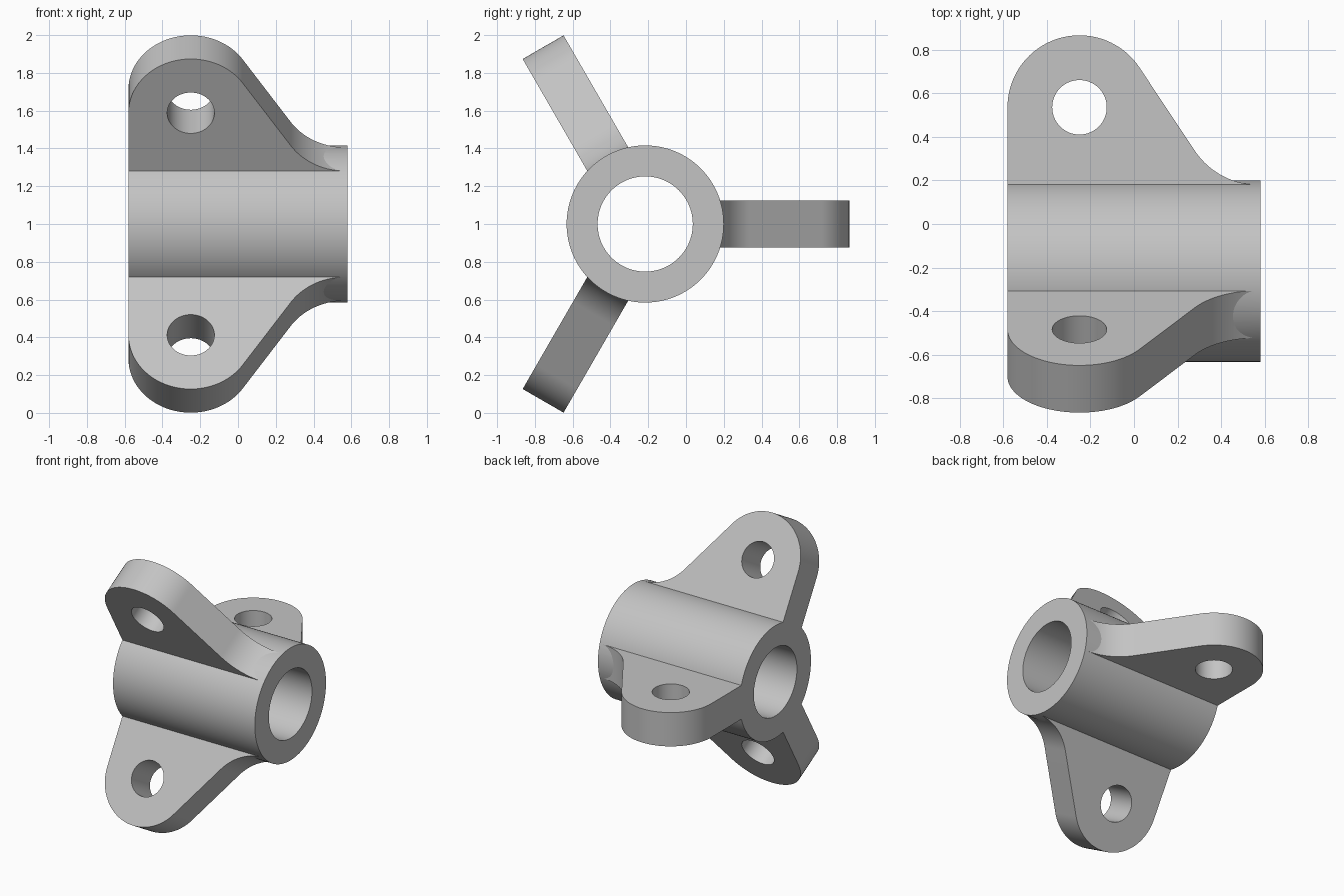
import bpy, bmesh
from math import pi, sin, cos, acos, atan2, hypot, radians
from mathutils import Matrix, Vector

if "Cube" in bpy.data.objects:
    bpy.data.objects.remove(bpy.data.objects["Cube"])

HALF = 0.58                      # half length of the hub along x
AXIS = Vector((0, -0.216, 1.0))  # hub axis position
HUB_R, BORE_R = 0.416, 0.252
EAR_HALF = 0.125                 # half thickness of an ear
EYE = Vector((-0.25, 0.751))     # ear eye centre: x, distance from axis
EYE_R, TIP_R, FILLET_R = 0.125, 0.33, 0.35
ANGLES = [0, radians(120), radians(-120)]

grey = bpy.data.materials.new("light grey metal")
grey.use_nodes = True
grey.diffuse_color = (0.55, 0.55, 0.55, 1)
grey.node_tree.nodes["Principled BSDF"].inputs["Base Color"].default_value = (0.55, 0.55, 0.55, 1)


def add_object(name, bm, matrix):
    bmesh.ops.transform(bm, matrix=matrix, verts=bm.verts)
    bmesh.ops.recalc_face_normals(bm, faces=bm.faces)
    mesh = bpy.data.meshes.new(name)
    bm.to_mesh(mesh)
    bm.free()
    mesh.materials.append(grey)
    obj = bpy.data.objects.new(name, mesh)
    bpy.context.collection.objects.link(obj)
    return obj


def cylinder(name, radius, depth, segments, matrix):
    bm = bmesh.new()
    bmesh.ops.create_cone(bm, cap_ends=True, segments=segments, radius1=radius,
                          radius2=radius, depth=depth)
    return add_object(name, bm, matrix)


def arc(centre, radius, start, end, steps):
    return [centre + radius * Vector((cos(a), sin(a)))
            for a in (start + (end - start) * i / steps for i in range(steps + 1))]


def ear_outline():
    # Round tip and concave fillet joined by their common tangent
    fillet = Vector((0.57, 0.396 + FILLET_R))
    d = fillet - EYE
    tangent = atan2(d.y, d.x) + acos((TIP_R + FILLET_R) / hypot(d.x, d.y))
    points = arc(EYE, TIP_R, pi, tangent, 48)
    points += arc(fillet, FILLET_R, tangent + pi, 1.5 * pi, 24)
    return points + [Vector((0.57, 0.33)), Vector((-HALF, 0.33))]


def ear(name, matrix):
    bm = bmesh.new()
    face = bm.faces.new([bm.verts.new((p.x, p.y, -EAR_HALF)) for p in ear_outline()])
    out = bmesh.ops.extrude_face_region(bm, geom=[face])
    top = [g for g in out["geom"] if isinstance(g, bmesh.types.BMVert)]
    bmesh.ops.translate(bm, verts=top, vec=(0, 0, 2 * EAR_HALF))
    return add_object(name, bm, matrix)


def combine(target, tool, operation):
    mod = target.modifiers.new(operation.lower(), 'BOOLEAN')
    mod.object, mod.operation, mod.solver = tool, operation, 'EXACT'
    bpy.context.view_layer.objects.active = target
    bpy.ops.object.modifier_apply(modifier=mod.name)
    bpy.data.objects.remove(tool)


# Hub along x
centre = Matrix.Translation(AXIS)
along_x = centre @ Matrix.Rotation(pi / 2, 4, 'Y')
hub = cylinder("hub_with_three_ears", HUB_R, 2 * HALF, 128, along_x)

# Three ears fused to the hub, each with a round eye
for angle in ANGLES:
    turn = centre @ Matrix.Rotation(angle, 4, 'X')
    combine(hub, ear("ear", turn), 'UNION')
    eye_place = turn @ Matrix.Translation((EYE.x, EYE.y, 0))
    combine(hub, cylinder("eye_cutter", EYE_R, 0.4, 64, eye_place), 'DIFFERENCE')

# Bore through the hub
combine(hub, cylinder("bore_cutter", BORE_R, 3 * HALF, 96, along_x), 'DIFFERENCE')

# Smooth round walls, crisp edges
bpy.ops.object.select_all(action='DESELECT')
hub.select_set(True)
bpy.context.view_layer.objects.active = hub
bpy.ops.object.shade_smooth_by_angle(angle=radians(15))
